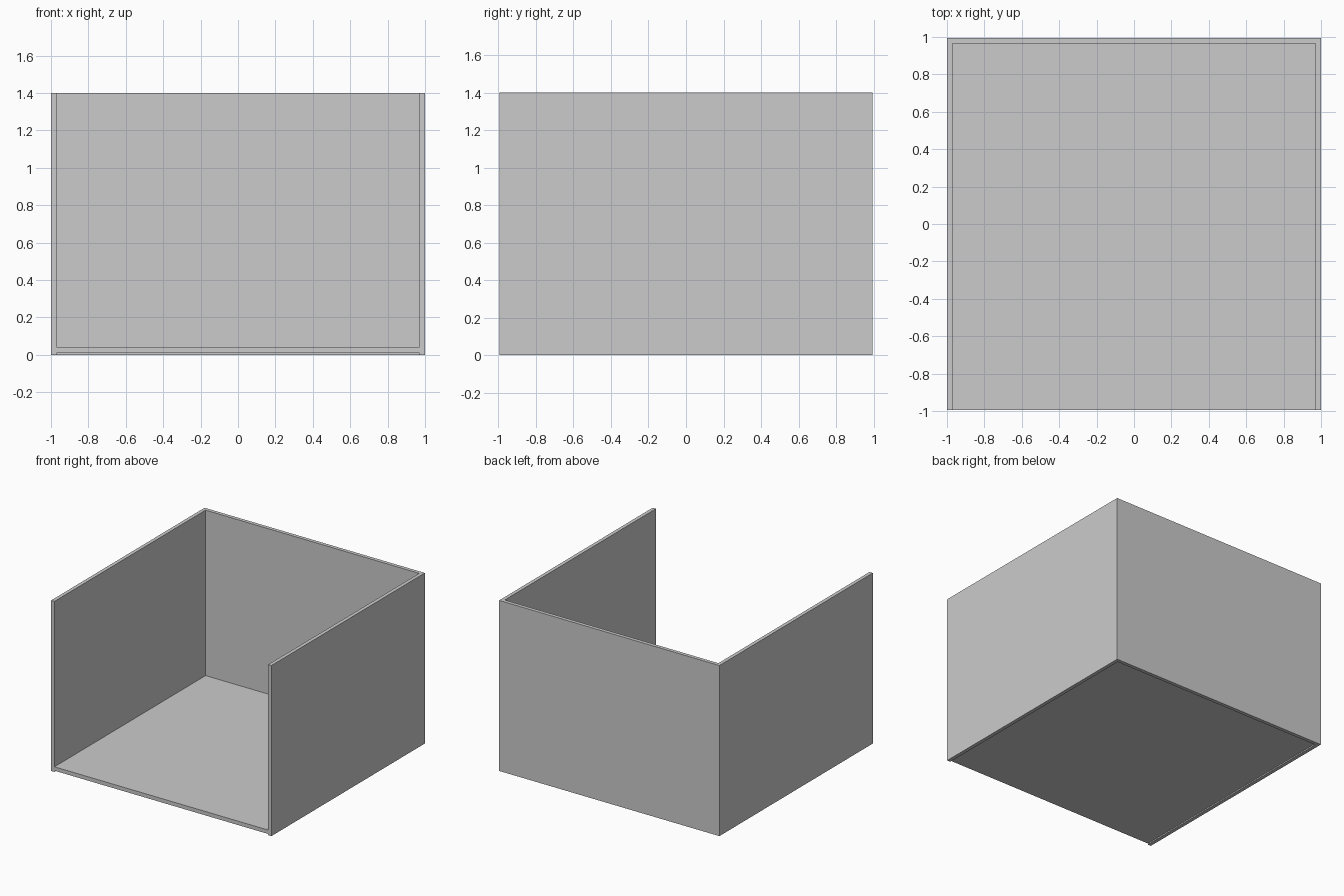
import bpy, bmesh

if "Cube" in bpy.data.objects:
    bpy.data.objects.remove(bpy.data.objects["Cube"])

X, Y, H, T = 1.0, 0.995, 1.4, 0.03   # half width, half depth, height, panel thickness


def extrude_profile(name, points, z0, z1):
    """Extrude a flat outline upward from z0 to z1."""
    bm = bmesh.new()
    face = bm.faces.new([bm.verts.new((x, y, z0)) for x, y in points])
    out = bmesh.ops.extrude_face_region(bm, geom=[face], use_keep_orig=True)
    verts = [g for g in out["geom"] if isinstance(g, bmesh.types.BMVert)]
    bmesh.ops.translate(bm, verts=verts, vec=(0, 0, z1 - z0))
    bmesh.ops.recalc_face_normals(bm, faces=bm.faces)
    mesh = bpy.data.meshes.new(name)
    bm.to_mesh(mesh)
    bm.free()
    obj = bpy.data.objects.new(name, mesh)
    bpy.context.collection.objects.link(obj)
    return obj


# Side and back walls, one U-shaped panel open at the front
extrude_profile("walls", [(-X, -Y), (-X + T, -Y), (-X + T, Y - T), (X - T, Y - T),
                          (X - T, -Y), (X, -Y), (X, Y), (-X, Y)], 0, H)

# Floor panel between the walls, raised slightly off the ground
extrude_profile("floor", [(-X + T, -Y), (X - T, -Y), (X - T, Y - T), (-X + T, Y - T)], 0.01, 0.042)
